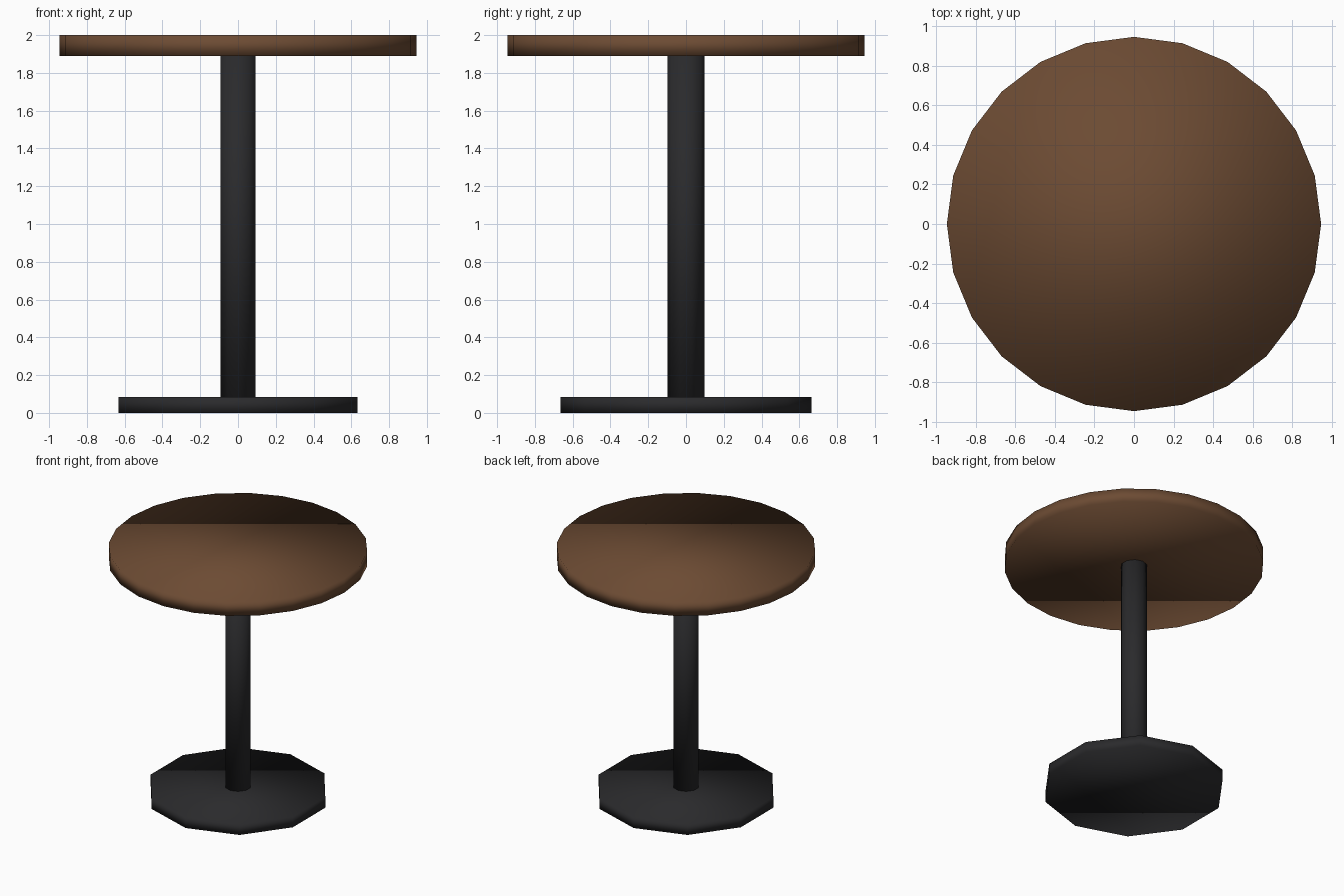
import bpy

if "Cube" in bpy.data.objects:
    bpy.data.objects.remove(bpy.data.objects["Cube"])


def make_material(name, color):
    mat = bpy.data.materials.new(name)
    mat.diffuse_color = color
    mat.use_nodes = True
    mat.node_tree.nodes["Principled BSDF"].inputs["Base Color"].default_value = mat.diffuse_color
    return mat


def disc(name, sides, radius, z0, z1, mat):
    """Upright cylinder spanning z0..z1, smooth shaded across its rims."""
    bpy.ops.mesh.primitive_cylinder_add(
        vertices=sides, radius=radius, depth=z1 - z0,
        location=(0, 0, (z0 + z1) / 2))
    obj = bpy.context.object
    obj.name = name
    obj.data.materials.append(mat)
    bpy.ops.object.shade_smooth()
    return obj


wood = make_material("brown_wood", (0.15, 0.07, 0.033, 1))
metal = make_material("dark_metal", (0.023, 0.023, 0.025, 1))

# Ten-sided foot plate and post
disc("base_plate", 10, 0.665, 0.0, 0.085, metal)
disc("post", 10, 0.097, 0.085, 1.89, metal)

# Round table top
disc("table_top", 24, 0.945, 1.89, 2.0, wood)
